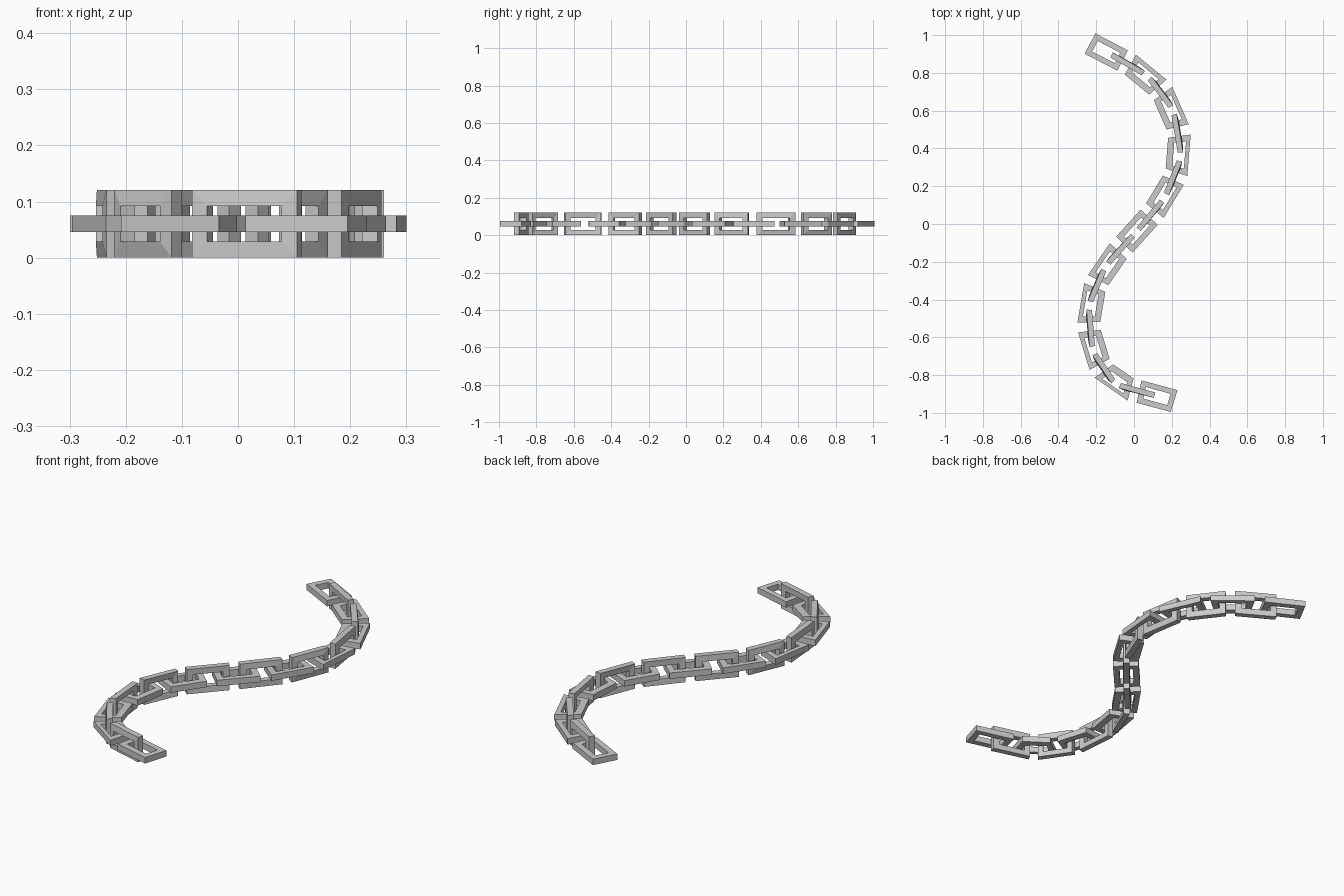
import bpy, bmesh
from mathutils import Vector

if "Cube" in bpy.data.objects:
    bpy.data.objects.remove(bpy.data.objects["Cube"])

# Path of the chain: one point per flat link centre (with one guide point at each end)
PATH = [(-0.36, 1.014), (-0.148, 0.91), (0.06, 0.79), (0.2, 0.61), (0.245, 0.365),
        (0.165, 0.148), (0.016, -0.037), (-0.143, -0.217), (-0.233, -0.423),
        (-0.217, -0.661), (-0.10, -0.84), (0.122, -0.91), (0.347, -0.975)]
PTS = [Vector(p) for p in PATH]
COUNT = len(PTS) - 2
PITCH = 0.235
LENGTH, WIDTH, BAR, MID_Z = 0.19, 0.121, 0.029, 0.0605


def path_at(u):
    """Point and tangent on the smooth path; straight beyond the ends."""
    c = min(max(u, 0), COUNT - 1)
    i = min(int(c), COUNT - 2)
    t = c - i
    a, b, d, e = PTS[i:i + 4]
    p = 0.5 * (2 * b + (d - a) * t + (2 * a - 5 * b + 4 * d - e) * t**2
               + (3 * b - a - 3 * d + e) * t**3)
    g = 0.5 * ((d - a) + 2 * (2 * a - 5 * b + 4 * d - e) * t
               + 3 * (3 * b - a - 3 * d + e) * t**2)
    return p + g * (u - c), g.normalized()


def link(name, u0, upright):
    """Rectangular ring bent along the path."""
    bm = bmesh.new()
    rings = []
    for side in (-1, 1):
        for inset in (0, BAR):
            ring = []
            for sx, sy in ((-1, -1), (1, -1), (1, 1), (-1, 1)):
                along = sx * (LENGTH / 2 - inset)
                wide, thick = sy * (WIDTH / 2 - inset), side * BAR / 2
                across, up = (-thick, wide) if upright else (wide, thick)
                p, g = path_at(u0 + along / PITCH)
                q = p + Vector((-g.y, g.x)) * across
                ring.append(bm.verts.new((q.x, q.y, MID_Z + up)))
            rings.append(ring)
    lo, li, ho, hi = rings
    for a, b in ((li, lo), (lo, ho), (ho, hi), (hi, li)):
        for k in range(4):
            n = (k + 1) % 4
            bm.faces.new((a[k], a[n], b[n], b[k]))
    bmesh.ops.recalc_face_normals(bm, faces=bm.faces)
    me = bpy.data.meshes.new(name)
    bm.to_mesh(me)
    bm.free()
    bpy.context.collection.objects.link(bpy.data.objects.new(name, me))


# Alternating flat and upright links
for i in range(COUNT):
    link(f"flat_link_{i + 1}", i, False)
    if i < COUNT - 1:
        link(f"upright_link_{i + 1}", i + 0.54, True)
